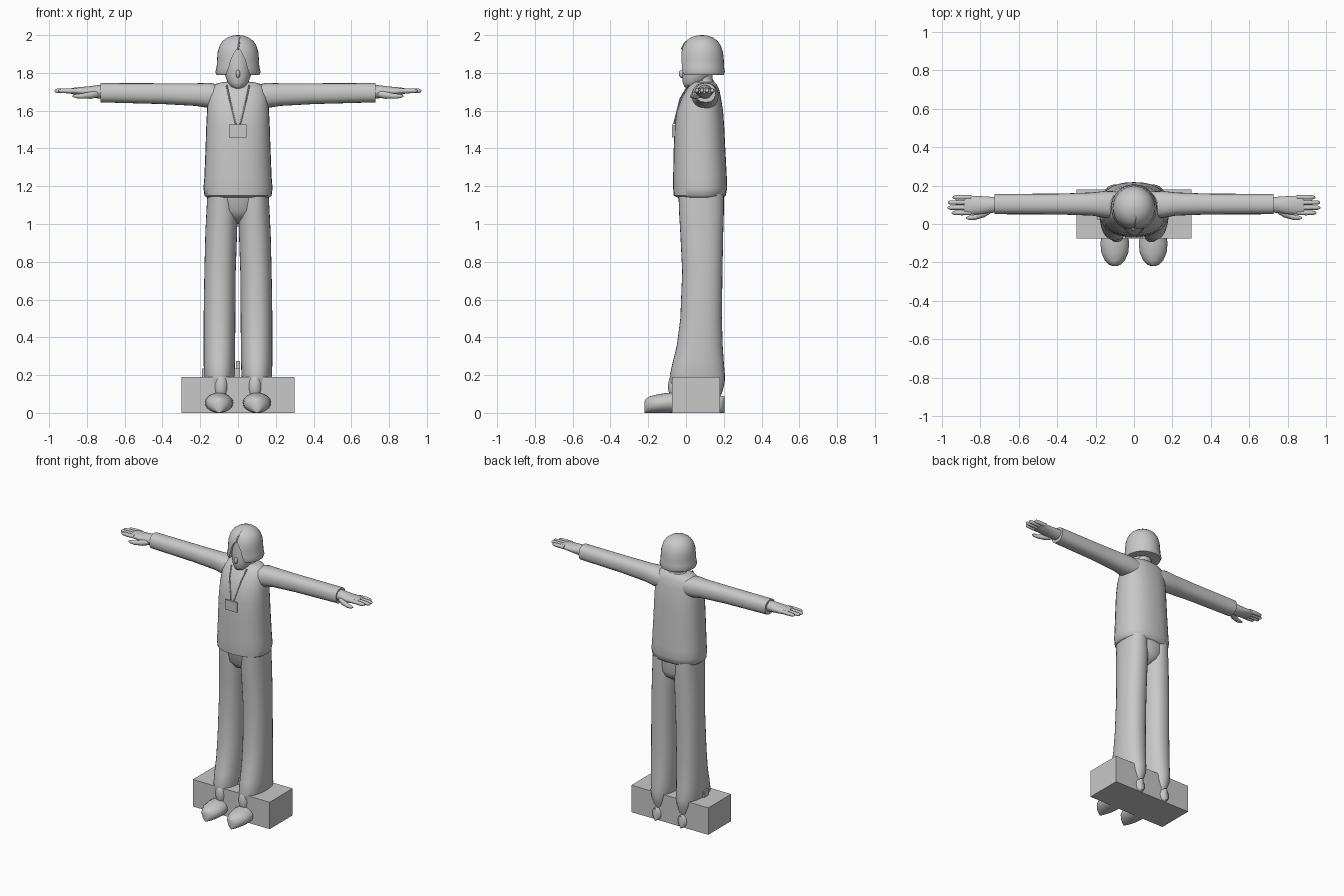
import bpy, bmesh, math
from mathutils import Vector

grey = bpy.data.materials.new("plain grey")
grey.diffuse_color = (0.58, 0.58, 0.58, 1)


def finish(name, bm, smooth=True):
    bmesh.ops.recalc_face_normals(bm, faces=bm.faces)
    me = bpy.data.meshes.new(name)
    bm.to_mesh(me)
    bm.free()
    me.materials.append(grey)
    ob = bpy.data.objects.new(name, me)
    bpy.context.collection.objects.link(ob)
    bpy.ops.object.select_all(action='DESELECT')
    ob.select_set(True)
    bpy.context.view_layer.objects.active = ob
    if smooth:
        bpy.ops.object.shade_smooth_by_angle(angle=math.radians(50))
    return ob


def loft(name, rings, axis='z', sides=32, power=1.0):
    """Rings are (station, centre_a, radius_a, centre_b, radius_b)."""
    bm = bmesh.new()
    loops = []
    for s, ca, ra, cb, rb in rings:
        loop = []
        for i in range(sides):
            t = 2 * math.pi * i / sides
            c, d = math.cos(t), math.sin(t)
            a = ca + ra * math.copysign(abs(c) ** power, c)
            b = cb + rb * math.copysign(abs(d) ** power, d)
            loop.append(bm.verts.new((a, b, s) if axis == 'z' else (s, a, b)))
        loops.append(loop)
    for lo, hi in zip(loops, loops[1:]):
        for i in range(sides):
            j = (i + 1) % sides
            bm.faces.new((lo[i], lo[j], hi[j], hi[i]))
    bm.faces.new(loops[0])
    bm.faces.new(loops[-1])
    return finish(name, bm)


def span(z, x0, x1, y0, y1):
    return (z, (x0 + x1) / 2, (x1 - x0) / 2, (y0 + y1) / 2, (y1 - y0) / 2)


def ellipsoid(name, centre, radii, seg=24):
    bm = bmesh.new()
    bmesh.ops.create_uvsphere(bm, u_segments=seg, v_segments=seg // 2, radius=1)
    for v in bm.verts:
        v.co = Vector(centre) + Vector(v.co[i] * radii[i] for i in range(3))
    return finish(name, bm)


def box(name, lo, hi):
    bm = bmesh.new()
    bmesh.ops.create_cube(bm, size=1)
    for v in bm.verts:
        v.co = Vector(lo[i] + (v.co[i] + 0.5) * (hi[i] - lo[i]) for i in range(3))
    return finish(name, bm, False)


def rod(name, a, b, r, sides=6):
    a, b = Vector(a), Vector(b)
    bm = bmesh.new()
    bmesh.ops.create_cone(bm, cap_ends=True, segments=sides, radius1=r, radius2=r,
                          depth=(b - a).length)
    rot = (b - a).to_track_quat('Z', 'Y')
    for v in bm.verts:
        v.co = rot @ v.co + (a + b) / 2
    return finish(name, bm)


# Plinth with small blocks on top
box("plinth", (-0.3, -0.075, 0), (0.3, 0.18, 0.19))
box("plinth_block_side", (-0.19, 0.02, 0.185), (-0.145, 0.07, 0.235))
box("plinth_block_middle", (-0.04, 0.03, 0.185), (0.01, 0.07, 0.235))
box("plinth_peg_middle", (-0.01, 0.05, 0.185), (0.01, 0.07, 0.275))

# Sweater body
loft("sweater", [
    span(1.14, -0.165, 0.165, -0.045, 0.195), span(1.15, -0.178, 0.178, -0.065, 0.21),
    span(1.19, -0.183, 0.183, -0.068, 0.218), span(1.25, -0.178, 0.178, -0.068, 0.216),
    span(1.4, -0.172, 0.172, -0.065, 0.208), span(1.52, -0.168, 0.168, -0.06, 0.202),
    span(1.6, -0.164, 0.164, -0.048, 0.196), span(1.67, -0.158, 0.158, -0.022, 0.185),
    span(1.715, -0.148, 0.148, 0.005, 0.175), span(1.74, -0.125, 0.125, 0.025, 0.162),
    span(1.752, -0.08, 0.08, 0.04, 0.15)], power=0.85)
loft("collar", [span(1.735, -0.075, 0.075, 0.025, 0.16),
                span(1.76, -0.055, 0.055, 0.045, 0.147)])

# Hips
loft("hips", [
    span(1.0, -0.03, 0.03, 0.06, 0.14), span(1.03, -0.09, 0.09, 0.0, 0.185),
    span(1.07, -0.155, 0.155, -0.03, 0.198), span(1.16, -0.16, 0.16, -0.045, 0.2)])

for s, side in ((-1, "left"), (1, "right")):
    # Trouser leg, flared at the hem
    rows = [(0.06, 0.06, 0.14, 0.0, 0.17), (0.11, 0.04, 0.155, -0.06, 0.192),
            (0.16, 0.025, 0.172, -0.083, 0.205), (0.2, 0.018, 0.18, -0.086, 0.206),
            (0.27, 0.016, 0.182, -0.07, 0.2), (0.36, 0.015, 0.182, -0.048, 0.194),
            (0.5, 0.014, 0.182, -0.03, 0.19), (0.75, 0.012, 0.178, -0.02, 0.193),
            (0.95, 0.005, 0.173, -0.03, 0.197), (1.05, 0.002, 0.168, -0.036, 0.2),
            (1.16, 0.01, 0.162, -0.04, 0.2)]
    loft(side + "_trouser_leg", [span(z, *sorted((s * a, s * b)), c, d)
                                 for z, a, b, c, d in rows], power=0.9)
    # Shoe with toe and heel
    loft(side + "_shoe", [(y, s * 0.1, w, h, h) for y, w, h in (
        (-0.22, 0.01, 0.03), (-0.212, 0.03, 0.038), (-0.19, 0.052, 0.044),
        (-0.15, 0.07, 0.049), (-0.1, 0.075, 0.053), (-0.04, 0.065, 0.054),
        (0.06, 0.045, 0.05), (0.15, 0.04, 0.045), (0.19, 0.03, 0.045),
        (0.203, 0.01, 0.045))], axis='z', sides=24)
    shoe = bpy.context.object
    for v in shoe.data.vertices:          # lay the loft along the y axis
        v.co = (v.co.x, v.co.z, v.co.y)
    shoe.data.flip_normals()
    ellipsoid(side + "_ankle", (s * 0.09, -0.06, 0.14), (0.036, 0.035, 0.07))

    # Sleeve
    loft(side + "_sleeve", [(s * x, y, ry, z, rz) for x, y, ry, z, rz in (
        (0.09, 0.1, 0.07, 1.675, 0.06), (0.15, 0.102, 0.07, 1.68, 0.067),
        (0.22, 0.104, 0.06, 1.685, 0.06), (0.4, 0.104, 0.054, 1.69, 0.055),
        (0.728, 0.104, 0.053, 1.695, 0.051))], axis='x', sides=24, power=0.85)
    # Wrist and palm
    loft(side + "_palm", [(s * x, y, ry, z, rz) for x, y, ry, z, rz in (
        (0.7, 0.1, 0.04, 1.7, 0.038), (0.75, 0.1, 0.042, 1.7, 0.034),
        (0.8, 0.098, 0.047, 1.7, 0.028), (0.86, 0.098, 0.05, 1.703, 0.02),
        (0.885, 0.098, 0.048, 1.704, 0.014))], axis='x', sides=20)
    # Fingers and thumb
    for i, tip in enumerate((0.95, 0.972, 0.97, 0.945)):
        y = 0.058 + i * 0.027
        loft(f"{side}_finger_{i + 1}", [(s * x, y, r, 1.705, r * 1.1) for x, r in (
            (0.85, 0.012), (0.9, 0.0125), (tip - 0.015, 0.011), (tip - 0.004, 0.007),
            (tip, 0.002))], axis='x', sides=10)
    loft(side + "_thumb", [(s * x, y, r, z, r) for x, y, r, z in (
        (0.74, 0.08, 0.02, 1.69), (0.78, 0.055, 0.02, 1.682), (0.83, 0.035, 0.014, 1.677),
        (0.86, 0.032, 0.011, 1.677), (0.875, 0.032, 0.004, 1.677))], axis='x', sides=10)
    # Lanyard strap
    rod(side + "_lanyard", (s * 0.06, 0.012, 1.735), (s * 0.045, -0.03, 1.665), 0.004)
    rod(side + "_lanyard_lower", (s * 0.045, -0.03, 1.665), (s * 0.012, -0.064, 1.53), 0.004)

# Badge card
box("badge", (-0.048, -0.074, 1.458), (0.044, -0.066, 1.528))

# Neck, head and nose
loft("neck", [span(1.73, -0.055, 0.055, 0.05, 0.147), span(1.78, -0.048, 0.048, 0.055, 0.14),
              span(1.85, -0.05, 0.05, 0.05, 0.14)])
loft("head", [
    span(1.717, -0.015, 0.015, 0.005, 0.045), span(1.725, -0.035, 0.035, -0.008, 0.065),
    span(1.75, -0.055, 0.055, -0.018, 0.1), span(1.79, -0.07, 0.07, -0.02, 0.14),
    span(1.85, -0.075, 0.075, -0.018, 0.16), span(1.93, -0.065, 0.065, -0.008, 0.15)])
ellipsoid("nose", (0, -0.022, 1.795), (0.012, 0.016, 0.022), 12)

# Bobbed hair with a parted opening over the face
hair = loft("hair", [
    span(1.788, -0.1, 0.1, -0.015, 0.185), span(1.79, -0.113, 0.113, -0.03, 0.2),
    span(1.805, -0.12, 0.12, -0.035, 0.206), span(1.83, -0.113, 0.113, -0.033, 0.202),
    span(1.87, -0.111, 0.111, -0.03, 0.2), span(1.91, -0.108, 0.108, -0.026, 0.196),
    span(1.945, -0.097, 0.097, -0.014, 0.184), span(1.97, -0.08, 0.08, 0.003, 0.167),
    span(1.988, -0.055, 0.055, 0.028, 0.142), span(1.997, -0.028, 0.028, 0.057, 0.113),
    span(2.0, -0.006, 0.006, 0.08, 0.09)])
outline = [(-0.075, 1.76), (0.075, 1.76), (0.06, 1.8), (0.048, 1.83), (0.038, 1.87),
           (0.018, 1.91), (0.002, 1.935), (-0.018, 1.91), (-0.038, 1.87),
           (-0.048, 1.83), (-0.06, 1.8)]
bm = bmesh.new()
face = bm.faces.new([bm.verts.new((x, -0.1, z)) for x, z in outline])
ext = bmesh.ops.extrude_face_region(bm, geom=[face])["geom"]
bmesh.ops.translate(bm, vec=(0, 0.12, 0),
                    verts=[g for g in ext if isinstance(g, bmesh.types.BMVert)])
cutter = finish("hair_cutter", bm, False)
cutter.hide_render = True
bpy.context.view_layer.objects.active = hair
mod = hair.modifiers.new("face opening", 'BOOLEAN')
mod.operation = 'DIFFERENCE'
mod.object = cutter
bpy.ops.object.modifier_apply(modifier=mod.name)
bpy.data.objects.remove(cutter, do_unlink=True)

# Raised parting line over the crown
for i, (a, b) in enumerate((((0, -0.024, 1.925), (0.006, -0.008, 1.958)),
                            ((0.006, -0.008, 1.958), (0.01, 0.03, 1.986)),
                            ((0.01, 0.03, 1.986), (0.006, 0.08, 1.996)))):
    rod(f"hair_parting_{i + 1}", a, b, 0.004)
